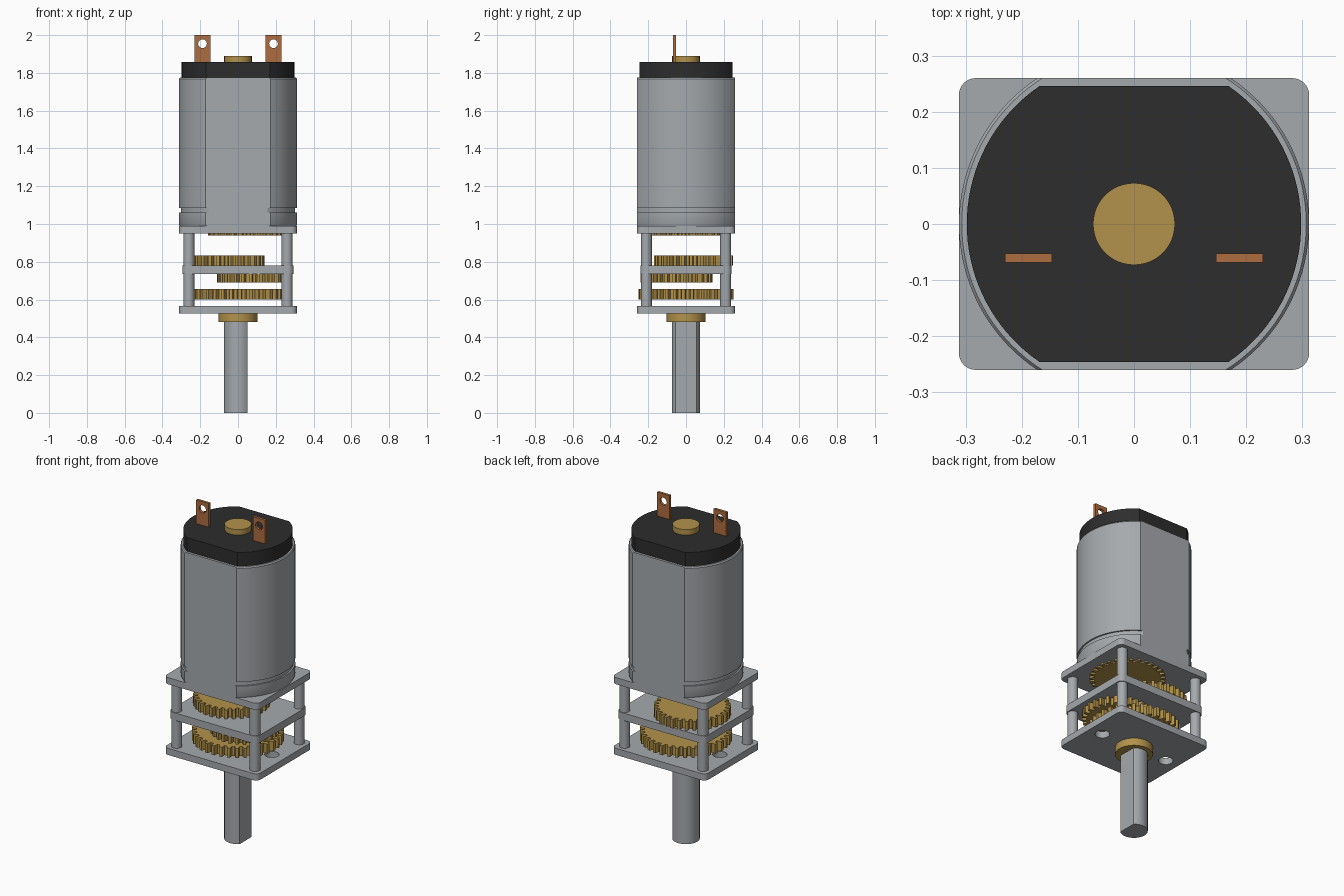
import bpy, bmesh
from math import sin, cos, pi, asin, acos, radians

if "Cube" in bpy.data.objects:
    bpy.data.objects.remove(bpy.data.objects["Cube"])


def material(name, rgb):
    m = bpy.data.materials.new(name)
    m.diffuse_color = (*rgb, 1)
    m.use_nodes = True
    m.node_tree.nodes["Principled BSDF"].inputs["Base Color"].default_value = m.diffuse_color
    return m


STEEL = material("steel grey", (0.38, 0.40, 0.42))
BRASS = material("brass", (0.45, 0.29, 0.07))
BLACK = material("black plastic", (0.026, 0.026, 0.026))
COPPER = material("copper", (0.42, 0.15, 0.05))


def finish(name, mesh, mat):
    obj = bpy.data.objects.new(name, mesh)
    bpy.context.collection.objects.link(obj)
    mesh.materials.clear()
    mesh.materials.append(mat)
    bpy.ops.object.select_all(action='DESELECT')
    obj.select_set(True)
    bpy.context.view_layer.objects.active = obj
    bpy.ops.object.shade_smooth_by_angle(angle=radians(28))
    return obj


def loft(name, rings, mat):
    """Skin a stack of (outline, z) rings with equal point counts."""
    bm = bmesh.new()
    loops = [[bm.verts.new((x, y, z)) for x, y in pts] for pts, z in rings]
    n = len(loops[0])
    for a, b in zip(loops, loops[1:]):
        for i in range(n):
            j = (i + 1) % n
            bm.faces.new((a[i], a[j], b[j], b[i]))
    bm.faces.new(loops[0][::-1])
    bm.faces.new(loops[-1])
    bmesh.ops.recalc_face_normals(bm, faces=bm.faces)
    mesh = bpy.data.meshes.new(name)
    bm.to_mesh(mesh)
    bm.free()
    return finish(name, mesh, mat)


def prism(name, pts, z0, z1, mat):
    return loft(name, [(pts, z0), (pts, z1)], mat)


def holed_plate(name, outlines, thickness, mat):
    """Filled 2D curve; inner outlines become holes. Centred on z = 0."""
    cu = bpy.data.curves.new(name, 'CURVE')
    cu.dimensions, cu.fill_mode, cu.extrude = '2D', 'BOTH', thickness / 2
    for pts in outlines:
        sp = cu.splines.new('POLY')
        sp.points.add(len(pts) - 1)
        for p, (x, y) in zip(sp.points, pts):
            p.co = (x, y, 0, 1)
        sp.use_cyclic_u = True
    tmp = bpy.data.objects.new(name + "_curve", cu)
    bpy.context.collection.objects.link(tmp)
    dg = bpy.context.evaluated_depsgraph_get()
    mesh = bpy.data.meshes.new_from_object(tmp.evaluated_get(dg))
    bpy.data.objects.remove(tmp)
    return finish(name, mesh, mat)


# Outlines
def circle(r, cx=0, cy=0, n=48):
    return [(cx + r * cos(2 * pi * i / n), cy + r * sin(2 * pi * i / n)) for i in range(n)]


def rounded_rect(hx, hy, r, n=8):
    pts = []
    for k, (sx, sy) in enumerate(((1, 1), (-1, 1), (-1, -1), (1, -1))):
        for i in range(n + 1):
            t = pi / 2 * (k + i / n)
            pts.append((sx * (hx - r) + r * cos(t), sy * (hy - r) + r * sin(t)))
    return pts


def flatted(r, h, n=36):
    """Circle of radius r with flats at y = +-h."""
    a = asin(h / r)
    arc = [-a + 2 * a * i / n for i in range(n + 1)]
    right = [(r * cos(t), r * sin(t)) for t in arc]
    return right + [(-x, -y) for x, y in right]


def gear_outline(r, teeth, cx, cy, depth=0.026):
    pts = []
    for i in range(teeth):
        for f, rad in ((0.0, r - depth), (0.38, r - depth), (0.5, r), (0.88, r)):
            t = 2 * pi * (i + f) / teeth
            pts.append((cx + rad * cos(t), cy + rad * sin(t)))
    return pts


# Motor can with a shallow groove near its foot
prism_r, flat = 0.312, 0.26
can = [(0.306, 0.985), (prism_r, 0.998), (prism_r, 1.06), (0.303, 1.06),
       (0.303, 1.085), (prism_r, 1.085), (prism_r, 1.768), (0.307, 1.775)]
loft("motor_can", [(flatted(r, min(flat, r - 0.047)), z) if z > 1.7 else (flatted(r, flat), z)
                   for r, z in can], STEEL)

# End cap, rear boss and terminals
prism("end_cap", flatted(0.298, 0.246), 1.77, 1.857, BLACK)
prism("rear_boss", circle(0.073), 1.85, 1.89, BRASS)
tab = [(-0.0415, -0.08), (0.0415, -0.08), (0.0415, 0.075), (-0.0415, 0.075)]
for side, sx in (("left", -1), ("right", 1)):
    t = holed_plate(f"terminal_{side}", [tab, circle(0.023, 0, 0.03, 24)], 0.016, COPPER)
    t.rotation_euler = (pi / 2, 0, 0)
    t.location = (sx * 0.188, -0.061, 1.925)

# Gearbox plates
prism("gearbox_top_plate", rounded_rect(0.312, 0.26, 0.03), 0.95, 0.99, STEEL)
prism("gearbox_middle_plate", rounded_rect(0.294, 0.242, 0.03), 0.735, 0.78, STEEL)
bottom = holed_plate("gearbox_bottom_plate",
                     [rounded_rect(0.312, 0.26, 0.03), circle(0.04, -0.225, 0, 32),
                      circle(0.04, 0.225, 0, 32)], 0.04, STEEL)
bottom.location.z = 0.545

# Corner posts between the plates
for level, z0, z1 in (("lower", 0.56, 0.74), ("upper", 0.775, 0.955)):
    for sx in (-1, 1):
        for sy in (-1, 1):
            pts = circle(0.029, sx * 0.26, sy * 0.21, 32)
            name = f"{level}_post_{'right' if sx > 0 else 'left'}_{'back' if sy > 0 else 'front'}"
            prism(name, pts, z0, z1, STEEL)

# Gear stages: radius, teeth, centre, height range
for name, r, teeth, cx, cy, z0, z1 in (
        ("output_gear", 0.252, 34, 0, 0, 0.60, 0.657),
        ("third_gear", 0.19, 28, 0.08, -0.05, 0.69, 0.736),
        ("second_gear", 0.21, 30, -0.07, 0.04, 0.779, 0.834),
        ("first_gear", 0.207, 30, 0.047, 0.0, 0.94, 0.951)):
    prism(name, gear_outline(r, teeth, cx, cy), z0, z1, BRASS)

# Output bushing and D-shaped shaft (flat faces +x)
prism("output_bushing", circle(0.103, n=64), 0.48, 0.526, BRASS)
a = acos(0.05 / 0.075)
shaft = [(0.075 * cos(a + (2 * pi - 2 * a) * i / 40), 0.075 * sin(a + (2 * pi - 2 * a) * i / 40))
         for i in range(41)]
prism("output_shaft", shaft, 0, 0.485, STEEL)
